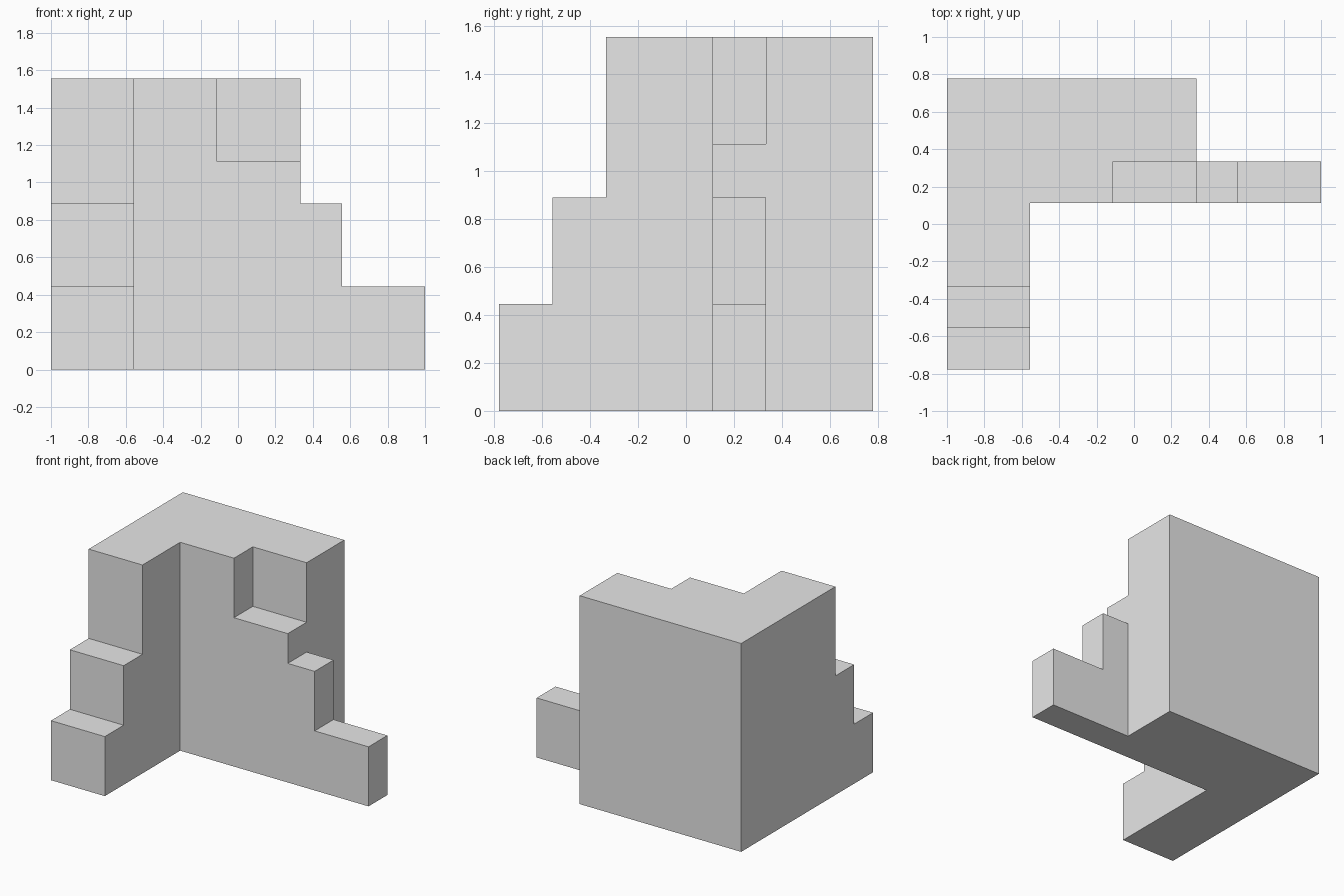
import bpy
import bmesh
from itertools import product
from mathutils import Vector

default = bpy.data.objects.get("Cube")
if default:
    bpy.data.objects.remove(default, do_unlink=True)

UNIT = 2 / 9                      # the solid sits on a grid nine units long
CENTRE = Vector((4.5, 3.5, 0))

grey = bpy.data.materials.new("plain_grey")
grey.use_nodes = True
grey.diffuse_color = (0.8, 0.8, 0.8, 1)
grey.node_tree.nodes["Principled BSDF"].inputs["Base Color"].default_value = (0.8, 0.8, 0.8, 1)

# Blocks in grid units: low corner, high corner
blocks = [
    ((0, 5, 0), (6, 7, 7)),       # back mass
    ((0, 4, 0), (4, 5, 7)),       # inner wall
    ((4, 4, 0), (6, 5, 5)),       # wall under the corner notch
    ((6, 4, 0), (7, 5, 4)),       # side wing, upper step
    ((7, 4, 0), (9, 5, 2)),       # side wing, lower step
    ((0, 2, 0), (2, 4, 7)),       # front wing, full height
    ((0, 1, 0), (2, 2, 4)),       # front wing, middle step
    ((0, 0, 0), (2, 1, 2)),       # front wing, lower step
]
cells = set()
for low, high in blocks:
    cells.update(product(*(range(a, b) for a, b in zip(low, high))))

# Skin the joined blocks with outer faces only, then merge flat regions
bm = bmesh.new()
for cell in cells:
    middle = Vector(cell) + Vector((0.5, 0.5, 0.5))
    for axis, sign in product(range(3), (-1, 1)):
        n, u, v = Vector(), Vector(), Vector()
        n[axis], u[(axis + 1) % 3], v[(axis + 2) % 3] = sign, 1, sign
        if tuple(int(c + d) for c, d in zip(cell, n)) in cells:
            continue
        corners = [middle + (n + a) / 2 for a in (-u - v, u - v, u + v, v - u)]
        bm.faces.new([bm.verts.new((p - CENTRE) * UNIT) for p in corners])
bmesh.ops.remove_doubles(bm, verts=bm.verts, dist=0.001)
bmesh.ops.dissolve_limit(bm, angle_limit=0.01, verts=bm.verts, edges=bm.edges)
bmesh.ops.recalc_face_normals(bm, faces=bm.faces)

mesh = bpy.data.meshes.new("stepped_corner_block")
bm.to_mesh(mesh)
bm.free()
mesh.materials.append(grey)
block = bpy.data.objects.new("stepped_corner_block", mesh)
bpy.context.collection.objects.link(block)
